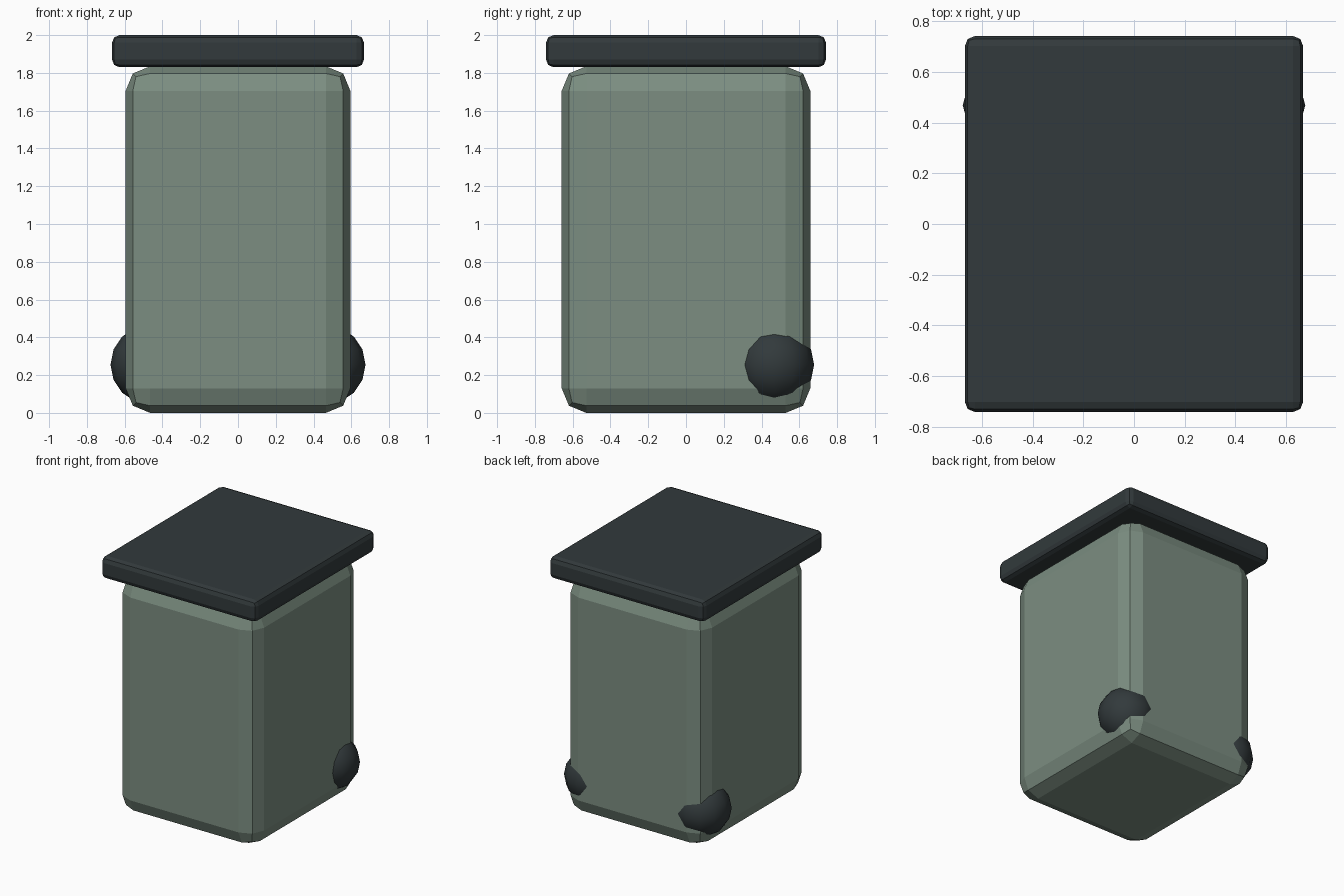
import bpy

if "Cube" in bpy.data.objects:
    bpy.data.objects.remove(bpy.data.objects["Cube"])


def material(name, color):
    m = bpy.data.materials.new(name)
    m.diffuse_color = (*color, 1)
    m.use_nodes = True
    m.node_tree.nodes["Principled BSDF"].inputs["Base Color"].default_value = m.diffuse_color
    return m


def rounded_box(name, size, z_min, bevel, mat):
    bpy.ops.mesh.primitive_cube_add(size=1, location=(0, 0, z_min + size[2] / 2))
    ob = bpy.context.object
    ob.name = name
    ob.scale = size
    bpy.ops.object.transform_apply(location=False, rotation=False, scale=True)
    mod = ob.modifiers.new("Bevel", 'BEVEL')
    mod.width = bevel
    mod.segments = 2
    ob.data.materials.append(mat)
    return ob


green = material("bin_green", (0.2, 0.27, 0.22))
dark = material("dark_plastic", (0.032, 0.042, 0.045))

# Bin body and overhanging lid
rounded_box("bin_body", (1.19, 1.316, 1.835), 0, 0.13, green)
rounded_box("bin_lid", (1.334, 1.482, 0.17), 1.83, 0.04, dark)

# Ball wheels half sunk into the rear corners
for side, label in ((-1, "left"), (1, "right")):
    bpy.ops.mesh.primitive_uv_sphere_add(
        segments=12, ring_count=8, radius=0.21,
        location=(side * 0.465, 0.468, 0.255))
    wheel = bpy.context.object
    wheel.name = label + "_wheel"
    wheel.data.materials.append(dark)
    bpy.ops.object.shade_smooth()
